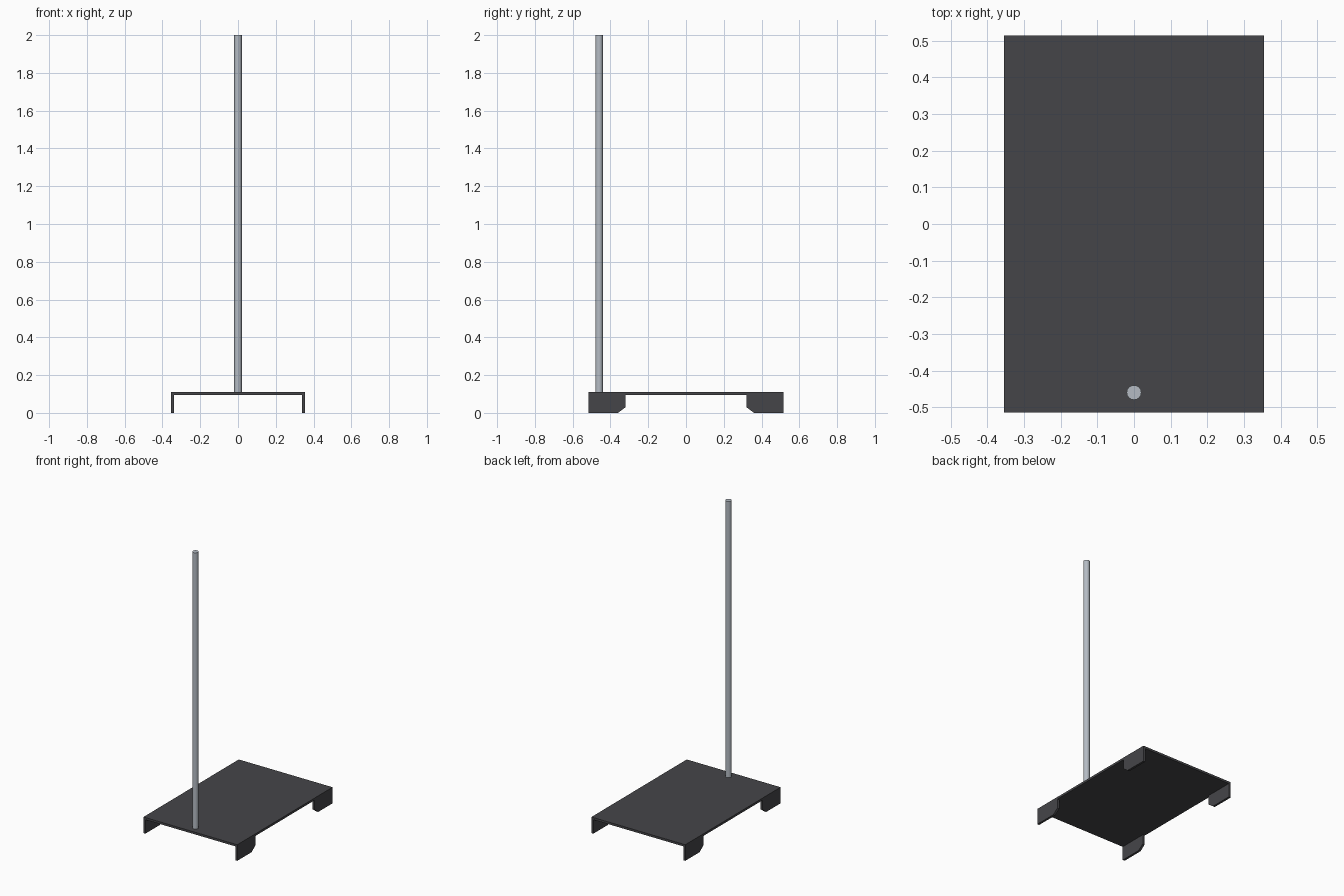
import bpy
import bmesh

cube = bpy.data.objects.get("Cube")
if cube:
    bpy.data.objects.remove(cube, do_unlink=True)

HALF_X, HALF_Y, TOP, THICK = 0.355, 0.515, 0.11, 0.015


def material(name, color):
    mat = bpy.data.materials.new(name)
    mat.use_nodes = True
    mat.diffuse_color = color
    mat.node_tree.nodes["Principled BSDF"].inputs["Base Color"].default_value = color
    return mat


def extruded(name, outline, offset, mat):
    """Build a solid from a flat outline pushed along an offset."""
    bm = bmesh.new()
    face = bm.faces.new([bm.verts.new(p) for p in outline])
    result = bmesh.ops.extrude_face_region(bm, geom=[face], use_keep_orig=True)
    moved = [g for g in result["geom"] if isinstance(g, bmesh.types.BMVert)]
    bmesh.ops.translate(bm, verts=moved, vec=offset)
    bmesh.ops.recalc_face_normals(bm, faces=bm.faces)
    mesh = bpy.data.meshes.new(name)
    bm.to_mesh(mesh)
    bm.free()
    mesh.materials.append(mat)
    obj = bpy.data.objects.new(name, mesh)
    bpy.context.collection.objects.link(obj)
    return obj


dark = material("dark painted steel", (0.06, 0.06, 0.066, 1))
steel = material("light steel", (0.46, 0.5, 0.55, 1))

# Flat base plate
corners = [(-1, -1), (1, -1), (1, 1), (-1, 1)]
extruded("base_plate", [(sx * HALF_X, sy * HALF_Y, TOP) for sx, sy in corners],
         (0, 0, -THICK), dark)

# Four folded corner feet with a chamfered inner bottom corner
foot_profile = [(HALF_Y, 0), (0.36, 0), (0.32, 0.03),
                (0.32, TOP - THICK), (HALF_Y, TOP - THICK)]
for sx, side in ((1, "left"), (-1, "right")):
    for sy, end in ((-1, "front"), (1, "back")):
        extruded(f"{end}_{side}_foot", [(sx * HALF_X, sy * y, z) for y, z in foot_profile],
                 (-sx * THICK, 0, 0), dark)

# Upright rod near the front edge
bpy.ops.mesh.primitive_cylinder_add(vertices=16, radius=0.02, depth=2 - TOP,
                                    location=(0, -0.46, 1 + TOP / 2))
rod = bpy.context.object
rod.name = "upright_rod"
rod.data.materials.append(steel)
bpy.ops.object.shade_smooth_by_angle()
